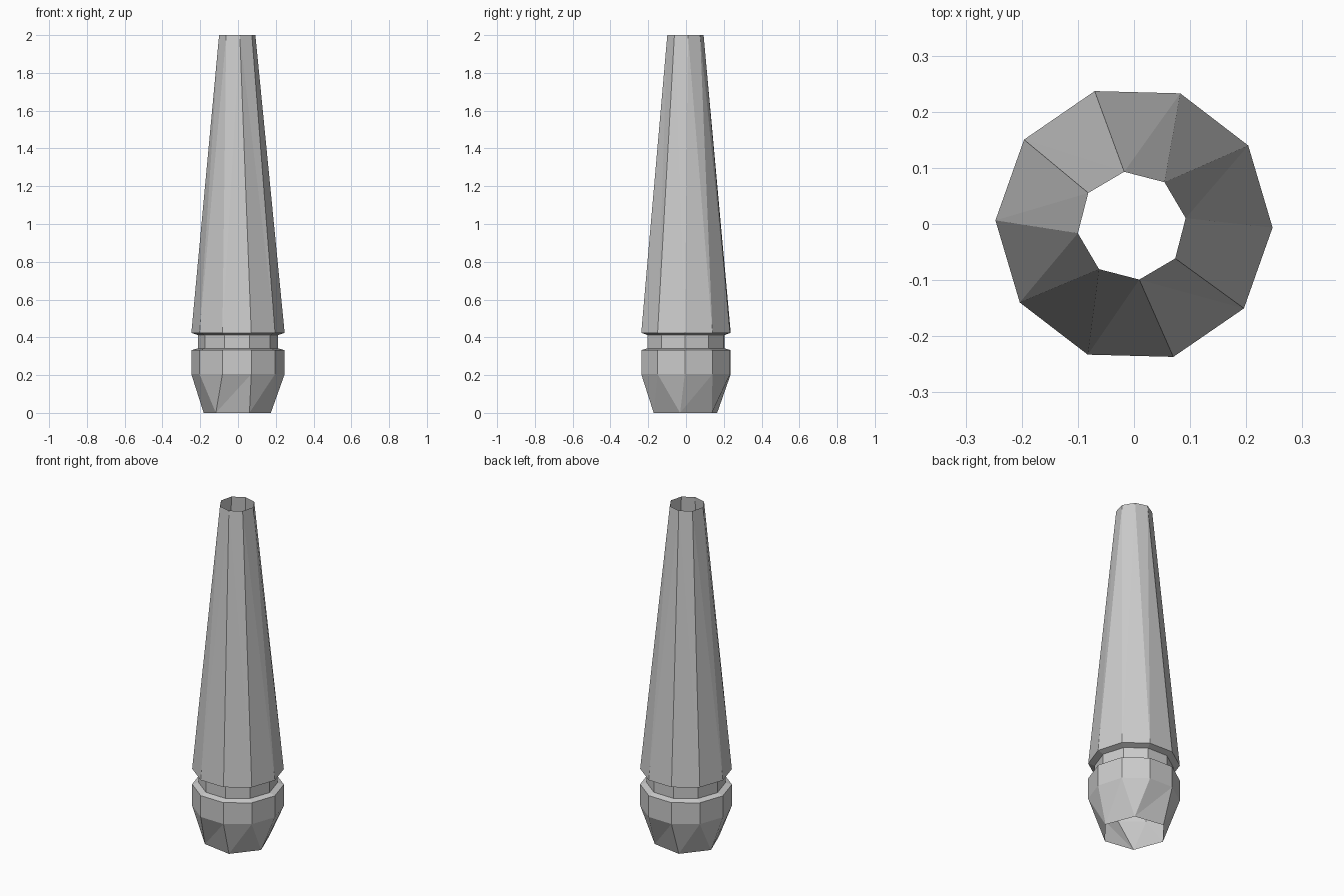
import bpy, bmesh, math

if "Cube" in bpy.data.objects:
    bpy.data.objects.remove(bpy.data.objects["Cube"])


def ring(n, r, z, phase, cx=0.0, cy=0.0):
    """Polygon ring as (angle, point) pairs."""
    out = []
    for i in range(n):
        a = math.radians(phase) + 2 * math.pi * i / n
        out.append((a, (cx + r * math.cos(a), cy + r * math.sin(a), z)))
    return out


def build_part(name, rings):
    """Stitch successive rings, which may have different side counts."""
    bm = bmesh.new()
    verts = [[bm.verts.new(p) for _, p in rg] for rg in rings]
    for k in range(len(rings) - 1):
        ra, rb, va, vb = rings[k], rings[k + 1], verts[k], verts[k + 1]
        na, nb = len(ra), len(rb)
        if na == nb:
            for i in range(na):
                j = (i + 1) % na
                bm.faces.new((va[i], va[j], vb[j], vb[i]))
            continue
        i = j = 0
        while i < na or j < nb:
            ang_a = ra[0][0] + 2 * math.pi * (i + 1) / na
            ang_b = rb[0][0] + 2 * math.pi * (j + 1) / nb
            if j >= nb or (i < na and ang_a <= ang_b):
                bm.faces.new((va[i % na], va[(i + 1) % na], vb[j % nb]))
                i += 1
            else:
                bm.faces.new((va[i % na], vb[(j + 1) % nb], vb[j % nb]))
                j += 1
    mesh = bpy.data.meshes.new(name)
    bm.to_mesh(mesh)
    bm.free()
    obj = bpy.data.objects.new(name, mesh)
    bpy.context.collection.objects.link(obj)
    return obj


R, GROOVE, PHASE = 0.247, 0.212, -1.5

# Faceted base cup, open at the bottom, with a ledge at its top
build_part("base_cup", [
    ring(6, 0.18, 0.0, -9, -0.004, -0.003),
    ring(10, R, 0.205, PHASE),
    ring(10, R, 0.332, PHASE),
    ring(10, GROOVE, 0.342, PHASE),
])

# Recessed neck between cup and shaft
build_part("neck_groove", [
    ring(10, GROOVE, 0.342, PHASE),
    ring(10, GROOVE, 0.412, PHASE),
])

# Shoulder and long tapered shaft, open at the top
build_part("tapered_shaft", [
    ring(10, GROOVE, 0.412, PHASE),
    ring(10, R, 0.424, PHASE),
    ring(8, 0.097, 2.0, 8, -0.004, -0.003),
])
